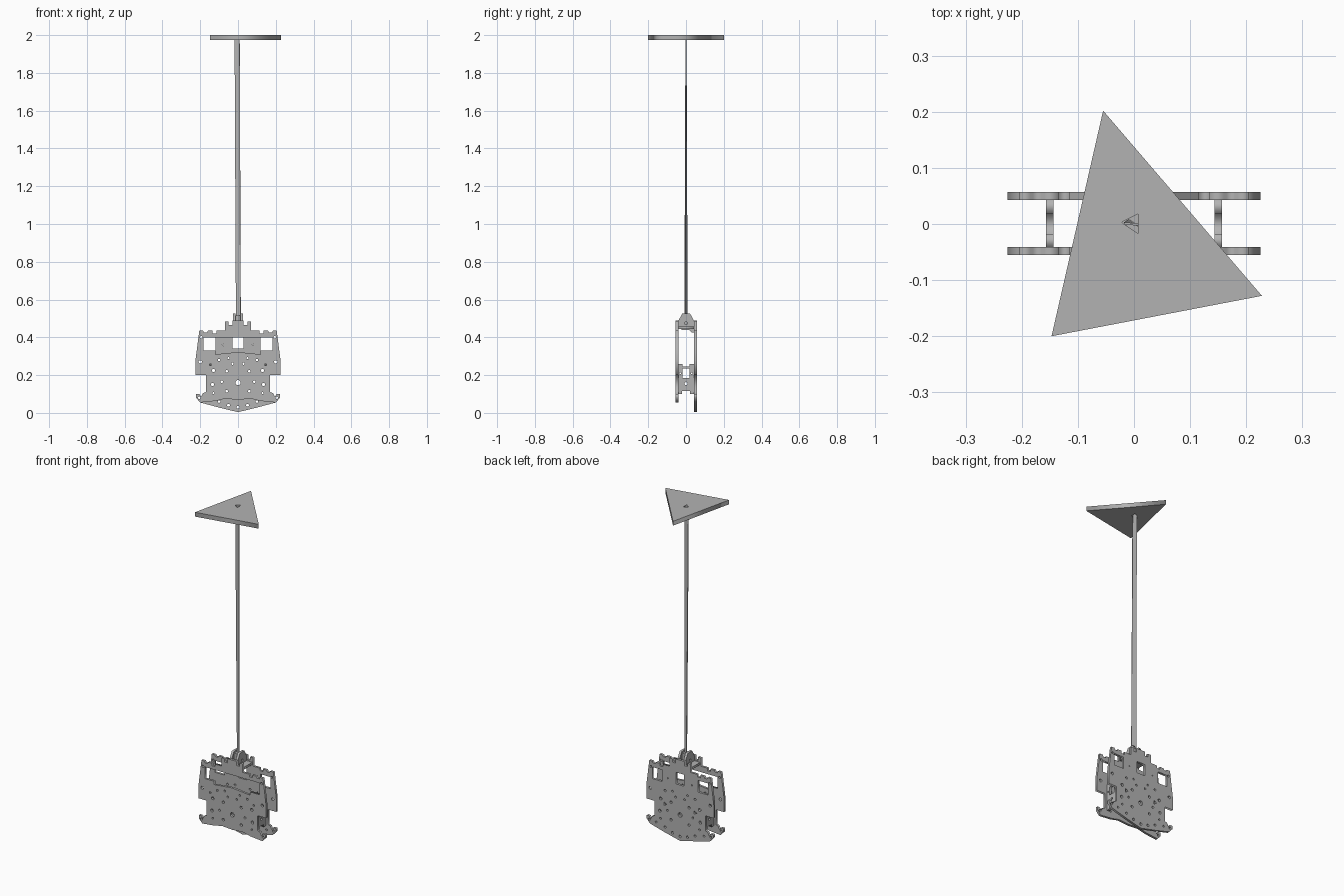
import bpy, math
from mathutils import Vector

if "Cube" in bpy.data.objects:
    bpy.data.objects.remove(bpy.data.objects["Cube"], do_unlink=True)

grey = bpy.data.materials.new("light grey")
grey.use_nodes = True
grey.diffuse_color = (0.45, 0.45, 0.45, 1)
grey.node_tree.nodes["Principled BSDF"].inputs["Base Color"].default_value = (0.45, 0.45, 0.45, 1)

FRONT = (math.pi / 2, 0, 0)            # drawn in x-z
SIDE = (math.pi / 2, 0, math.pi / 2)   # drawn in y-z
FLAT = (0, 0, 0)                       # drawn in x-y


def sheet(name, loops, thick, loc, rot):
    """Flat cut sheet: first loop is the outline, the others are holes."""
    cu = bpy.data.curves.new(name + "_outline", 'CURVE')
    cu.dimensions = '2D'
    cu.fill_mode = 'BOTH'
    cu.extrude = thick / 2
    for loop in loops:
        sp = cu.splines.new('POLY')
        sp.points.add(len(loop) - 1)
        for p, (a, b) in zip(sp.points, loop):
            p.co = (a, b, 0, 1)
        sp.use_cyclic_u = True
    tmp = bpy.data.objects.new(name + "_tmp", cu)
    bpy.context.scene.collection.objects.link(tmp)
    dg = bpy.context.evaluated_depsgraph_get()
    me = bpy.data.meshes.new_from_object(tmp.evaluated_get(dg))
    bpy.data.objects.remove(tmp, do_unlink=True)
    return place(name, me, loc, rot)


def place(name, me, loc=(0, 0, 0), rot=FLAT):
    ob = bpy.data.objects.new(name, me)
    ob.location, ob.rotation_euler = loc, rot
    me.materials.clear()
    me.materials.append(grey)
    bpy.context.scene.collection.objects.link(ob)
    return ob


def both(half):
    """Mirror a half outline running from the bottom centre to the top."""
    return half + [(-x, z) for x, z in reversed(half) if x > 0]


def rect(x0, x1, z0, z1):
    return [(x0, z0), (x1, z0), (x1, z1), (x0, z1)]


def hole(x, z, r, n=8):
    return [(x + r * math.cos((i + .5) * math.tau / n), z + r * math.sin((i + .5) * math.tau / n))
            for i in range(n)]


def pairs(spots, n=8):
    return [hole(s * x, z, r, n) for x, z, r in spots for s in (1, -1)]


# Shared upper edge: leaning shoulder, notched top, raised centre tab
upper = [(.17, .11), (.17, .2), (.225, .2), (.225, .28), (.205, .435), (.185, .435), (.18, .425),
         (.165, .425), (.16, .435), (.135, .435), (.135, .42), (.115, .42), (.115, .435),
         (.07, .435), (.07, .485), (.05, .485), (.05, .465), (.03, .465), (.03, .49)]
ear = [(.2, .055), (.222, .08), (.222, .1), (.205, .1), (.195, .085), (.185, .105)]

# Small fixing holes common to both plates
common = pairs([(.2, .27, .009), (.195, .4, .007), (.205, .08, .007), (.13, .225, .009),
                (.06, .22, .008), (.085, .165, .007), (.135, .15, .009), (.06, .115, .008),
                (.13, .105, .006), (.03, .26, .006), (.1, .28, .007), (.05, .29, .006)])
centre = [hole(0, .16, .014)]

# Rear plate with pointed lower edge
sheet("rear_plate",
      [both([(0, .004), (.1, .028)] + ear + upper),
       rect(.12, .185, .33, .4), rect(-.185, -.12, .33, .4), rect(-.028, .028, .34, .41)]
      + common + centre
      + pairs([(.05, .04, .008), (.1, .06, .007), (.16, .075, .006)])
      + pairs([(.1, .2, .012), (.08, .36, .006)], 3) + [hole(0, .03, .008)],
      .014, (0, .05, 0), FRONT)

# Front plate with a shallow arched lower edge and a long window
window = rect(-.183, .183, .33, .4)
window[1:1] = [(-.12, .31), (0, .322), (.12, .31)]
window[1:1] = [(-.12, .33)]
window.insert(5, (.12, .33))
sheet("front_plate",
      [both([(0, .07), (.07, .075), (.12, .063)] + ear + upper), window]
      + common + centre + pairs([(.145, .255, .007)], 4),
      .014, (0, -.048, 0), FRONT)

# Inner cross walls joining the plates
for side, s in (("left", 1), ("right", -1)):
    wall = [(-.042, .1), (-.02, .1), (-.02, .115), (.02, .115), (.02, .1), (.044, .1),
            (.044, .26), (.018, .26), (.018, .245), (-.018, .245), (-.018, .26), (-.042, .26)]
    sheet(side + "_cross_wall", [wall, rect(-.019, .019, .185, .235), hole(0, .155, .008),
                                 hole(-.03, .21, .005), hole(.03, .21, .005)],
          .013, (s * .15, 0, 0), SIDE)

# Mast socket: two side cheeks, a top cap and a horizontal cross arm
cheek = [(-.042, .45), (-.02, .44), (.015, .44), (.03, .425), (.044, .425), (.044, .485),
         (.022, .525), (-.02, .525), (-.042, .485)]
for side, s in (("left", 1), ("right", -1)):
    sheet(side + "_socket_cheek", [cheek, hole(0, .475, .008)], .014, (s * .02, 0, 0), SIDE)
sheet("socket_core", [rect(-.015, .015, -.018, .018)], .07, (0, 0, .48), FLAT)
sheet("socket_arm", [rect(-.065, .065, -.041, .043)], .014, (0, 0, .45), FLAT)

# Thin mast strip twisting slightly towards the top
ends = [(Vector((-.01, .007, .5)), Vector((.014, -.007, .5))),
        (Vector((-.018, .001, 1.985)), Vector((.009, -.001, 1.985)))]
verts = []
for a, b in ends:
    n = Vector((-(b - a).y, (b - a).x, 0)).normalized() * .002
    verts += [a - n, b - n, b + n, a + n]
mast = bpy.data.meshes.new("mast")
mast.from_pydata(verts, [], [(3, 2, 1, 0), (4, 5, 6, 7)]
                 + [(i, (i + 1) % 4, (i + 1) % 4 + 4, i + 4) for i in range(4)])
place("mast", mast)

# Triangular top board with a triangular mast hole
sheet("top_board", [[(-.055, .202), (-.147, -.2), (.228, -.128)],
                    [(-.022, .003), (.007, -.017), (.007, .018)]],
      .026, (0, 0, 1.987), FLAT)
